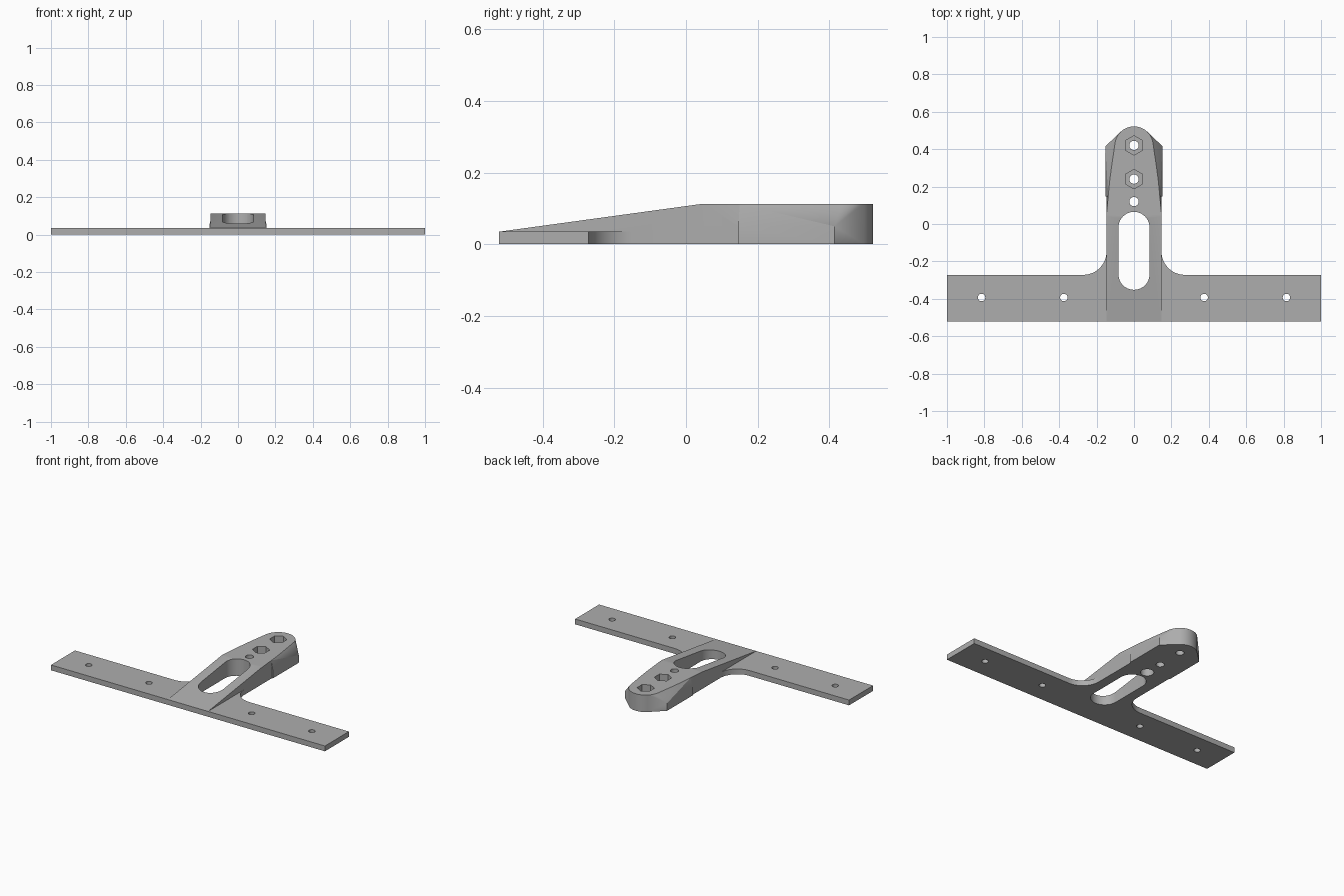
import bpy, bmesh, math

if "Cube" in bpy.data.objects:
    bpy.data.objects.remove(bpy.data.objects["Cube"])

grey = bpy.data.materials.new("plain_grey")
grey.diffuse_color = (0.42, 0.42, 0.42, 1)
grey.use_nodes = True
grey.node_tree.nodes["Principled BSDF"].inputs["Base Color"].default_value = grey.diffuse_color


def finish(name, bm):
    bmesh.ops.recalc_face_normals(bm, faces=bm.faces)
    me = bpy.data.meshes.new(name)
    bm.to_mesh(me)
    bm.free()
    me.materials.append(grey)
    ob = bpy.data.objects.new(name, me)
    bpy.context.collection.objects.link(ob)
    return ob


def prism(name, pts, z0, z1):
    bm = bmesh.new()
    f = bm.faces.new([bm.verts.new((x, y, z0)) for x, y in pts])
    r = bmesh.ops.extrude_face_region(bm, geom=[f])
    for v in r["geom"]:
        if isinstance(v, bmesh.types.BMVert):
            v.co.z = z1
    return finish(name, bm)


def hull(name, pts):
    # convex solid through points mirrored in x
    bm = bmesh.new()
    for x, y, z in pts:
        for s in (-1, 1):
            bm.verts.new((s * x, y, z))
    bmesh.ops.remove_doubles(bm, verts=bm.verts, dist=1e-5)
    r = bmesh.ops.convex_hull(bm, input=bm.verts)
    junk = {g for g in r["geom_interior"] + r["geom_unused"] if isinstance(g, bmesh.types.BMVert)}
    bmesh.ops.delete(bm, geom=list(junk), context='VERTS')
    bmesh.ops.dissolve_limit(bm, angle_limit=0.01, verts=bm.verts, edges=bm.edges)
    return finish(name, bm)


def arc(cx, cy, r, a0, a1, n):
    return [(cx + r * math.cos(math.radians(a0 + (a1 - a0) * i / n)),
             cy + r * math.sin(math.radians(a0 + (a1 - a0) * i / n))) for i in range(n + 1)]


def circle(x, y, r, n=24, start=0):
    return arc(x, y, r, start, start + 360, n)[:-1]


def combine(target, other, op):
    m = target.modifiers.new(op.lower(), 'BOOLEAN')
    m.operation, m.object, m.solver = op, other, 'EXACT'
    bpy.context.view_layer.objects.active = target
    bpy.ops.object.modifier_apply(modifier=m.name)
    bpy.data.objects.remove(other, do_unlink=True)


W, T, H = 0.147, 0.035, 0.112

# cross plate with filleted inner corners
right = [(1, -0.522), (1, -0.272)] + arc(0.272, -0.147, 0.125, 270, 180, 12)
bracket = prism("t_bracket", right + [(-x, y) for x, y in reversed(right)], 0, T)

# sloped arm, tapering neck and chamfered head
arm = hull("sloped_arm", [(W, -0.522, 0), (W, -0.522, T), (W, 0.05, 0), (W, 0.04, H), (W, 0.05, H)])
neck = hull("neck", [(W, 0.05, 0), (W, 0.05, H), (W, 0.15, 0), (W, 0.15, 0.05), (0.138, 0.15, H)])
nose = arc(0, 0.42, 0.102, 8, 90, 12)
head = [(0.153, y, z) for y in (0.146, 0.415) for z in (0, 0.05)]
head += [(x, y, z) for x, y in nose[6:] for z in (0, H)]
head += [(x, y, H) for x, y in nose[:6]]
head += [(0.138, 0.15, H), (0.13, 0.23, H), (0.118, 0.32, H)]
for part in (arm, neck, hull("head", head)):
    combine(bracket, part, 'UNION')

# long slot, round holes, hexagonal nut pockets and underside counterbore
slot = arc(0, -0.018, 0.083, 0, 180, 20) + arc(0, -0.269, 0.083, 180, 360, 20)
cuts = [(slot, -0.1, 0.3), (circle(0, 0.12, 0.025), -0.1, 0.3), (circle(0, 0.12, 0.04), -0.1, 0.05)]
for y in (0.24, 0.42):
    cuts += [(circle(0, y, 0.025), -0.1, 0.3), (circle(0, y, 0.052, 6, 30), 0.05, 0.3)]
for x in (-0.815, -0.375, 0.375, 0.815):
    cuts.append((circle(x, -0.393, 0.02), -0.1, 0.3))
for pts, z0, z1 in cuts:
    combine(bracket, prism("cutter", pts, z0, z1), 'DIFFERENCE')

# smooth the curved walls only
bpy.ops.object.select_all(action='DESELECT')
bracket.select_set(True)
bpy.context.view_layer.objects.active = bracket
bpy.ops.object.shade_smooth_by_angle(angle=math.radians(20))
